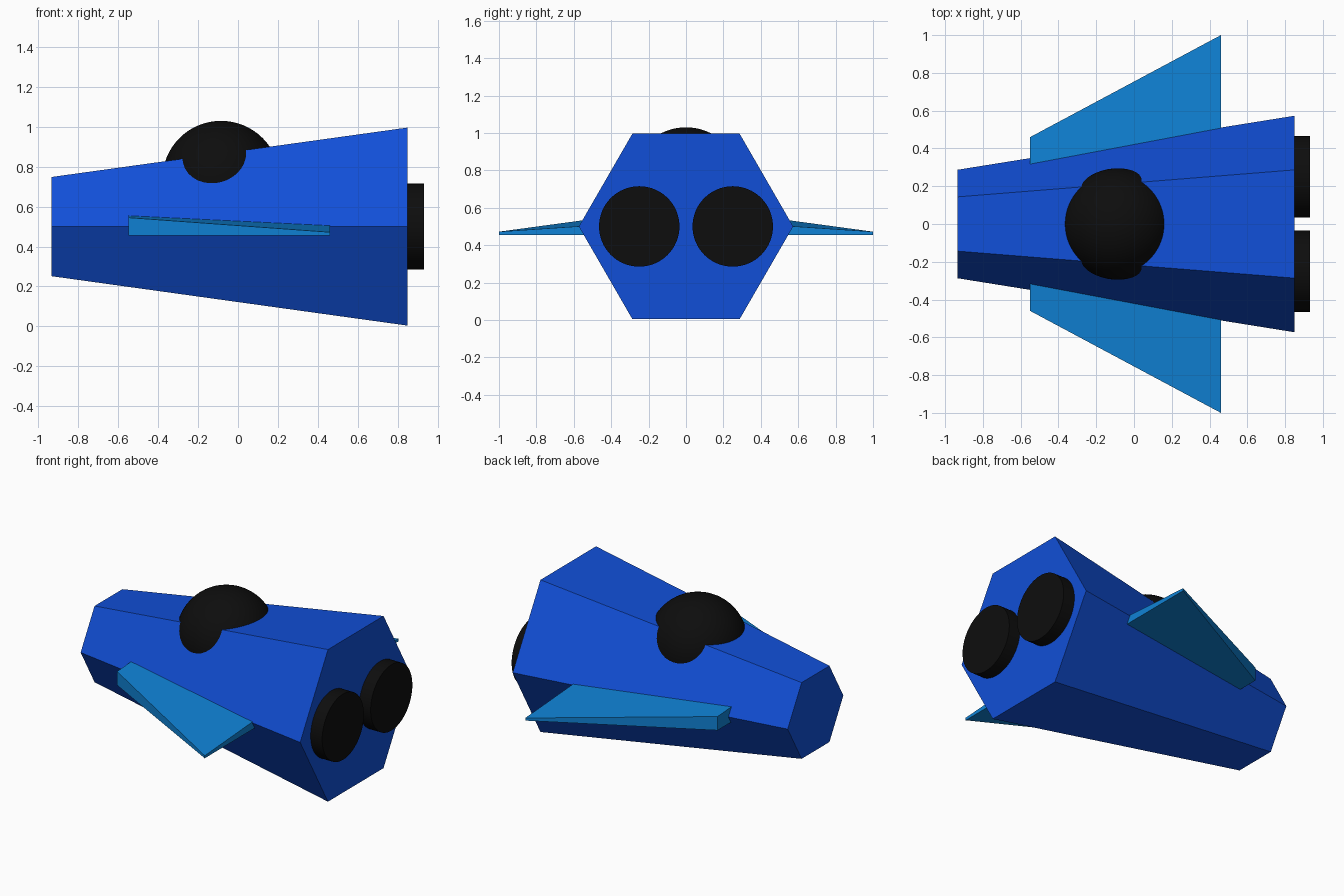
import bpy, bmesh, math
from mathutils import Matrix

if "Cube" in bpy.data.objects:
    bpy.data.objects.remove(bpy.data.objects["Cube"])


def material(name, rgb):
    m = bpy.data.materials.new(name)
    m.diffuse_color = (*rgb, 1.0)
    m.use_nodes = True
    m.node_tree.nodes["Principled BSDF"].inputs["Base Color"].default_value = m.diffuse_color
    return m


HULL_BLUE = material("hull blue", (0.0055, 0.078, 0.68))
WING_BLUE = material("wing blue", (0.005, 0.225, 0.67))
BLACK = material("black", (0.004, 0.004, 0.004))


def finish(bm, name, mat, smooth=False):
    bmesh.ops.recalc_face_normals(bm, faces=bm.faces)
    mesh = bpy.data.meshes.new(name)
    bm.to_mesh(mesh)
    bm.free()
    mesh.materials.append(mat)
    ob = bpy.data.objects.new(name, mesh)
    bpy.context.collection.objects.link(ob)
    if smooth:
        bpy.ops.object.select_all(action='DESELECT')
        ob.select_set(True)
        bpy.context.view_layer.objects.active = ob
        bpy.ops.object.shade_smooth_by_angle(angle=math.radians(40))
    return ob


def loft(rings):
    """Closed solid through two matching outlines."""
    bm = bmesh.new()
    a, b = [[bm.verts.new(p) for p in ring] for ring in rings]
    n = len(a)
    bm.faces.new(a)
    bm.faces.new(b)
    for i in range(n):
        j = (i + 1) % n
        bm.faces.new((a[i], a[j], b[j], b[i]))
    return bm


def ring(x, r, sides, y=0.0, z=0.5):
    return [(x, y + r * math.cos(2 * math.pi * i / sides),
             z + r * math.sin(2 * math.pi * i / sides)) for i in range(sides)]


# Tapered six-sided hull, narrow nose at -x
finish(loft((ring(-0.935, 0.287, 6), ring(0.85, 0.573, 6))), "hull", HULL_BLUE)

# Ball canopy sunk into the hull
bm = bmesh.new()
bmesh.ops.create_uvsphere(bm, u_segments=64, v_segments=32, radius=0.295,
                          matrix=Matrix.Translation((-0.085, 0, 0.735)))
finish(bm, "canopy", BLACK, smooth=True)

# Wing outline as (x, y, top z), over a flat underside
WING = ((-0.55, 0.22, 0.561), (-0.55, 0.46, 0.545),
        (0.46, 1.0, 0.472), (0.46, 0.22, 0.524))

for side, label in ((-1, "front"), (1, "back")):
    top = [(x, side * y, z) for x, y, z in WING]
    bottom = [(x, side * y, 0.455) for x, y, z in WING]
    finish(loft((bottom, top)), label + "_wing", WING_BLUE)

    # Round engine outlet on the tail
    y = side * 0.25
    finish(loft((ring(0.78, 0.215, 64, y), ring(0.933, 0.215, 64, y))),
           label + "_engine", BLACK, smooth=True)
